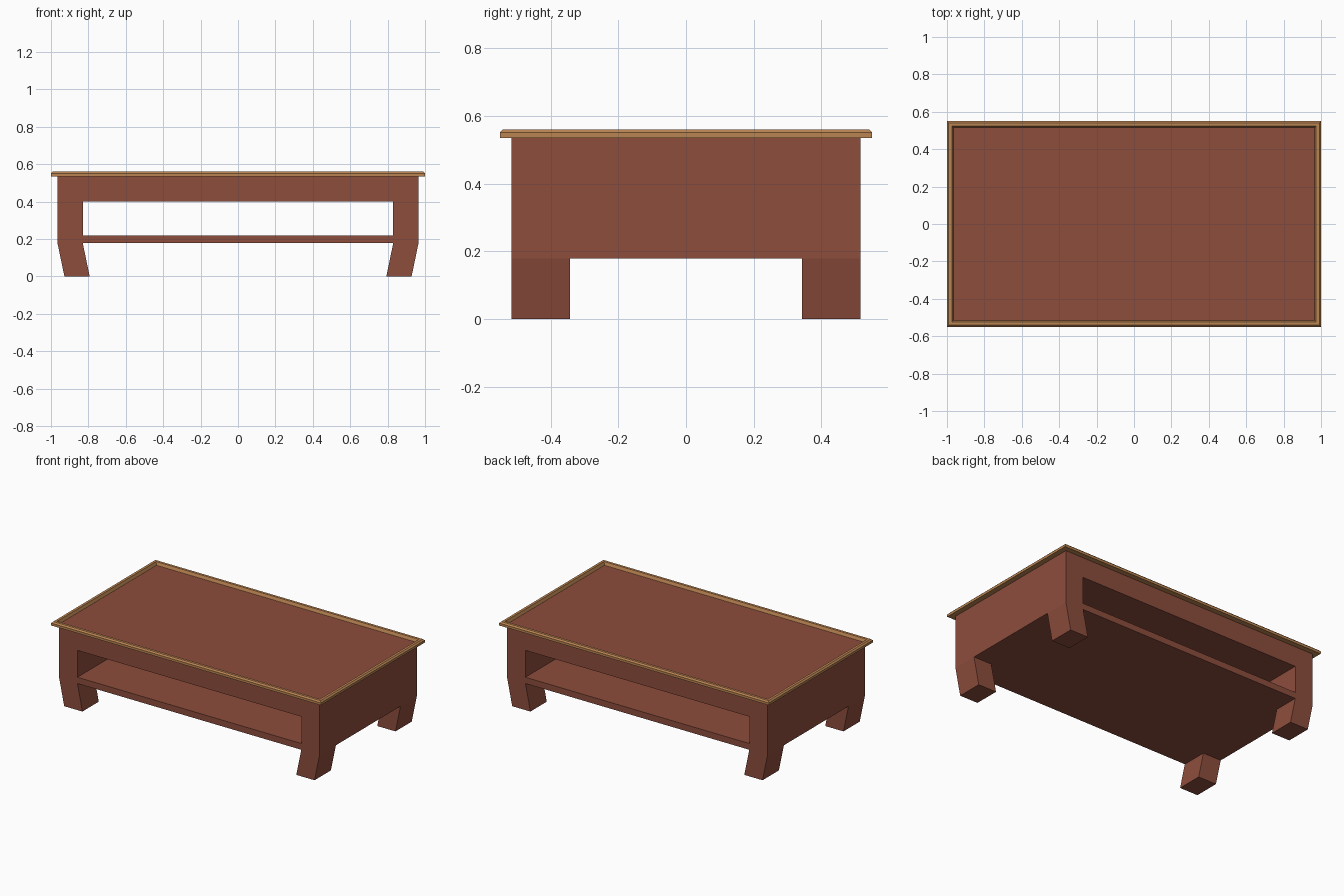
import bpy, bmesh

if "Cube" in bpy.data.objects:
    bpy.data.objects.remove(bpy.data.objects["Cube"])


def material(name, rgb):
    m = bpy.data.materials.new(name)
    m.diffuse_color = (*rgb, 1)
    m.use_nodes = True
    m.node_tree.nodes["Principled BSDF"].inputs["Base Color"].default_value = m.diffuse_color
    return m


RED = material("red_wood", (0.27, 0.075, 0.046))
TAN = material("tan_trim", (0.50, 0.235, 0.085))


def finish(name, bm, mat):
    bmesh.ops.recalc_face_normals(bm, faces=bm.faces)
    me = bpy.data.meshes.new(name)
    bm.to_mesh(me)
    bm.free()
    me.materials.append(mat)
    ob = bpy.data.objects.new(name, me)
    bpy.context.collection.objects.link(ob)
    return ob


def extrude_y(name, profile, y0, y1, mat):
    """Solid made by extruding an x-z outline along y."""
    bm = bmesh.new()
    face = bm.faces.new([bm.verts.new((x, y0, z)) for x, z in profile])
    new = bmesh.ops.extrude_face_region(bm, geom=[face])["geom"]
    verts = [v for v in new if isinstance(v, bmesh.types.BMVert)]
    bmesh.ops.translate(bm, vec=(0, y1 - y0, 0), verts=verts)
    return finish(name, bm, mat)


W, D = 0.965, 0.515        # body half width and half depth
IN = 0.83                  # opening half width
Z0, Z1, Z2, Z3 = 0.178, 0.22, 0.40, 0.54

# Cabinet body: four walls joined around a tunnel running front to back
bm = bmesh.new()
outer = [(-W, Z0), (W, Z0), (W, Z3), (-W, Z3)]
inner = [(-IN, Z1), (IN, Z1), (IN, Z2), (-IN, Z2)]
rings = [[bm.verts.new((x, y, z)) for x, z in loop]
         for y in (-D, D) for loop in (outer, inner)]
for a, b in ((0, 1), (2, 3), (0, 2), (1, 3)):
    for i in range(4):
        j = (i + 1) % 4
        bm.faces.new((rings[a][i], rings[a][j], rings[b][j], rings[b][i]))
finish("cabinet_body", bm, RED)

# Four legs that lean inwards toward the floor
for sx, side in ((-1, "left"), (1, "right")):
    outline = [(sx * W, Z0), (sx * IN, Z0), (sx * 0.793, 0), (sx * 0.928, 0)]
    for sy, end in ((-1, "front"), (1, "back")):
        extrude_y(f"{end}_{side}_leg", outline, sy * D, sy * 0.342, RED)

# Raised trim: a chamfered cross-section mitred round the table top
section = [(0.045, 0.535), (0, 0.535), (0, 0.551), (0.009, 0.56),
           (0.026, 0.56), (0.034, 0.54)]
bm = bmesh.new()
loops = [[bm.verts.new((sx * (1 - o), sy * (0.55 - o), z))
          for sx, sy in ((-1, -1), (1, -1), (1, 1), (-1, 1))]
         for o, z in section]
for k, loop in enumerate(loops):
    nxt = loops[(k + 1) % len(loops)]
    for i in range(4):
        j = (i + 1) % 4
        bm.faces.new((loop[i], loop[j], nxt[j], nxt[i]))
finish("top_trim", bm, TAN)
